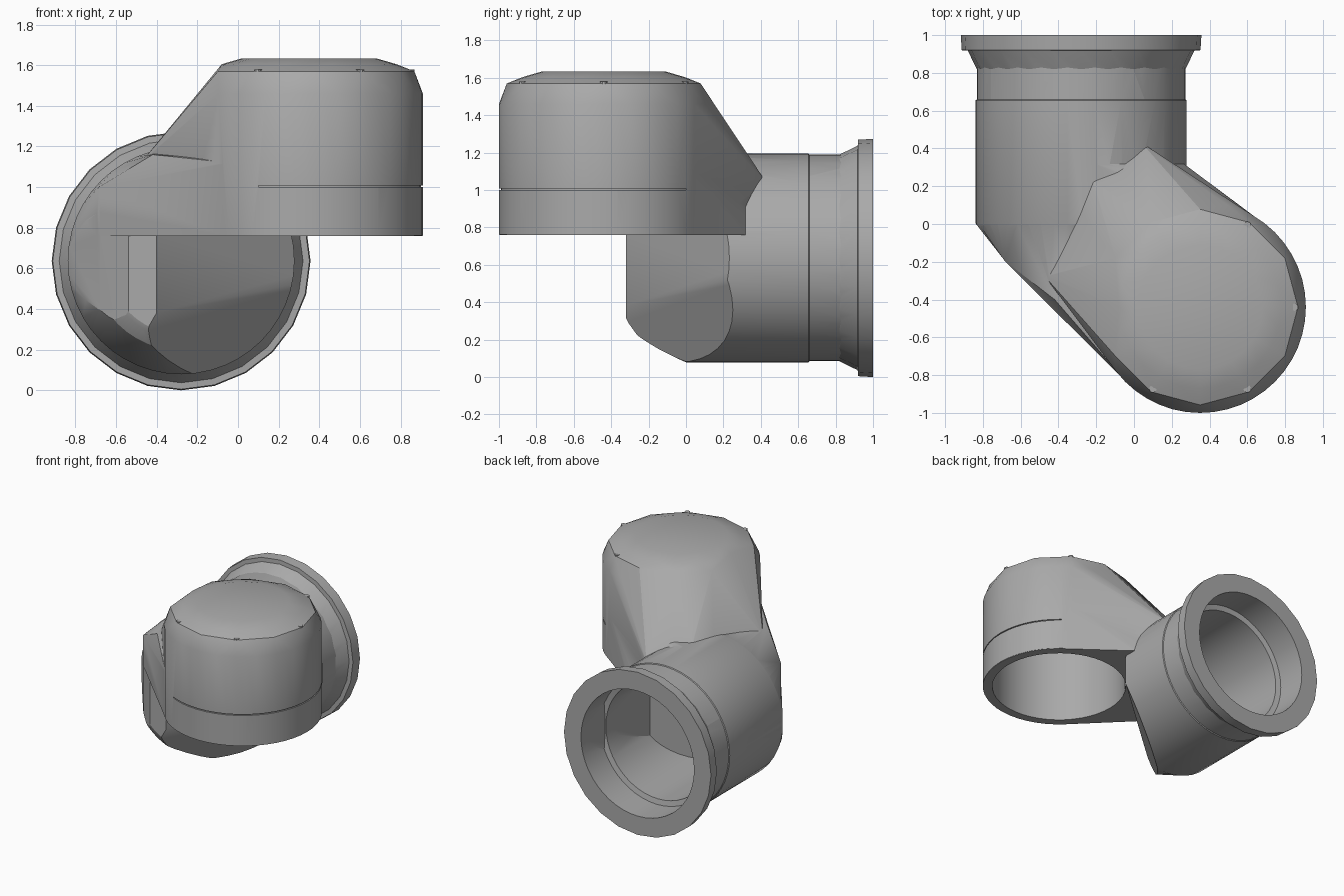
import bpy, bmesh, math
from mathutils import Vector, Matrix

old = bpy.data.objects.get("Cube")
if old:
    bpy.data.objects.remove(old, do_unlink=True)

grey = bpy.data.materials.new("cast grey")
grey.use_nodes = True
grey.diffuse_color = (0.4, 0.4, 0.4, 1)
grey.node_tree.nodes["Principled BSDF"].inputs["Base Color"].default_value = (0.4, 0.4, 0.4, 1)

TX, TY = 0.35, -0.44      # upright housing axis
BX, BZ = -0.28, 0.637     # horizontal barrel axis


def finish(name, bm):
    bmesh.ops.recalc_face_normals(bm, faces=bm.faces[:])
    mesh = bpy.data.meshes.new(name)
    bm.to_mesh(mesh)
    bm.free()
    mesh.materials.append(grey)
    obj = bpy.data.objects.new(name, mesh)
    bpy.context.collection.objects.link(obj)
    return obj


def up_ring(r, z, n=48):
    return [Vector((TX + r * math.cos(2 * math.pi * i / n),
                    TY + r * math.sin(2 * math.pi * i / n), z)) for i in range(n)]


def side_ring(r, y, n=48):
    return [Vector((BX + r * math.cos(2 * math.pi * i / n), y,
                    BZ + r * math.sin(2 * math.pi * i / n))) for i in range(n)]


def lathe(name, ring, profile, n=48):
    """Closed solid through a stack of rings given as (radius, position)."""
    bm = bmesh.new()
    rows = [[bm.verts.new(p) for p in ring(r, t, n)] for r, t in profile]
    for a, b in zip(rows, rows[1:]):
        for i in range(n):
            j = (i + 1) % n
            bm.faces.new((a[i], a[j], b[j], b[i]))
    bm.faces.new(rows[0])
    bm.faces.new(rows[-1])
    return finish(name, bm)


def hull(name, points):
    bm = bmesh.new()
    verts = [bm.verts.new(p) for p in points]
    bmesh.ops.convex_hull(bm, input=verts)
    loose = [v for v in bm.verts if not v.link_faces]
    bmesh.ops.delete(bm, geom=loose, context='VERTS')
    bmesh.ops.dissolve_limit(bm, angle_limit=0.01, verts=bm.verts[:], edges=bm.edges[:])
    return finish(name, bm)


def prism(name, plan):
    return hull(name, [(x, y, z) for x, y in plan for z in (-0.1, 1.4)])


def combine(body, other, operation):
    mod = body.modifiers.new(operation.lower(), 'BOOLEAN')
    mod.operation = operation
    mod.solver = 'EXACT'
    mod.object = other
    bpy.context.view_layer.objects.active = body
    bpy.ops.object.modifier_apply(modifier=mod.name)
    bpy.data.objects.remove(other, do_unlink=True)


def slice_off(obj, a, b, c):
    """Cut away the side of plane a-b-c that faces front and down."""
    normal = (Vector(b) - Vector(a)).cross(Vector(c) - Vector(a)).normalized()
    if normal.y > 0:
        normal.negate()
    bm = bmesh.new()
    bm.from_mesh(obj.data)
    res = bmesh.ops.bisect_plane(bm, geom=bm.verts[:] + bm.edges[:] + bm.faces[:],
                                 plane_co=a, plane_no=normal, clear_outer=True)
    rim = [e for e in res["geom_cut"] if isinstance(e, bmesh.types.BMEdge)]
    bmesh.ops.holes_fill(bm, edges=rim, sides=0)
    bmesh.ops.recalc_face_normals(bm, faces=bm.faces[:])
    bm.to_mesh(obj.data)
    bm.free()


# Horizontal barrel, its front end trimmed to a wedge with a chamfered underside
housing = lathe("joint_housing", side_ring,
                [(0.33, -0.335), (0.38, -0.31), (0.44, -0.26), (0.558, 0.0),
                 (0.558, 0.655), (0.552, 0.66), (0.552, 0.83)])
wedge = prism("wedge", [(-0.86, 0.9), (-0.86, 0.03), (-0.68, -0.2), (-0.54, -0.32),
                        (-0.4, -0.32), (0.3, 0.25), (0.3, 0.9)])
combine(housing, wedge, 'INTERSECT')
slice_off(housing, (-0.45, -0.28, 0.22), (0.24, 0.22, 0.48), (-0.2, 0.02, 0.09))

# Web joining the barrel to the upright housing
arc = [p for y in (0.0, 0.32) for p in side_ring(0.556, y) if p.z > 0.75]
arc += [Vector((BX + s * 0.542, y, 0.76)) for s in (-1, 1) for y in (0.0, 0.32)]
arc += [Vector((-0.685, -0.195, z)) for z in (0.76, 1.0)] + [Vector((-0.42, -0.4, 1.16))]
web = hull("web", arc + up_ring(0.557, 0.76) + up_ring(0.557, 1.12))
combine(housing, web, 'UNION')

# Upright housing with chamfered cap and sloping gusset
gusset = [Vector((-0.22, 0.23, 1.18)), Vector((0.04, 0.43, 1.04)), Vector((-0.35, -0.4, 1.22)),
          Vector((-0.47, -0.28, 1.13)), Vector((-0.3, 0.1, 0.9)), Vector((0.04, 0.42, 0.85))]
shoulder = [p for p in up_ring(0.56, 1.46) + up_ring(0.518, 1.57, 12) if p.x > -0.11]
tower = hull("tower", up_ring(0.56, 0.762) + up_ring(0.56, 1.38) + shoulder
             + up_ring(0.43, 1.605, 24) + up_ring(0.33, 1.634, 24) + gusset)
combine(housing, tower, 'UNION')

# Flared end flange
flange = lathe("flange", side_ring,
               [(0.53, 0.78), (0.555, 0.825), (0.60, 0.918), (0.632, 0.92), (0.637, 1.0)], 24)
combine(housing, flange, 'UNION')

# Hollow bores and the cable passage between them
barrel_bore = lathe("barrel_bore", side_ring, [(0.3, -0.2), (0.44, 0.05), (0.45, 0.75),
                                               (0.49, 0.76), (0.49, 1.1)])
combine(barrel_bore, prism("bore_limit", [(-0.8, 1.2), (-0.8, 0.0), (-0.62, -0.13),
                                          (-0.46, -0.17), (0.1, 0.3), (0.25, 1.2)]), 'INTERSECT')
combine(housing, barrel_bore, 'DIFFERENCE')
combine(housing, lathe("tower_bore", up_ring, [(0.49, 0.6), (0.49, 1.38), (0.4, 1.5)]),
        'DIFFERENCE')
bm = bmesh.new()
bmesh.ops.create_cube(bm, size=1, matrix=Matrix.Translation((-0.03, 0.03, 0.92))
                      @ Matrix.Rotation(math.radians(-45), 4, 'Z')
                      @ Matrix.Diagonal((0.6, 0.4, 0.26, 1)))
combine(housing, finish("passage_cutter", bm), 'DIFFERENCE')

# Shallow seam around the upright housing
outer = lathe("seam_cutter", up_ring, [(0.7, 1.0), (0.7, 1.008)])
inner = lathe("seam_core", up_ring, [(0.55, 0.9), (0.55, 1.1)])
combine(outer, inner, 'DIFFERENCE')
bm = bmesh.new()
bmesh.ops.create_cube(bm, size=1, matrix=Matrix.Translation((0.85, -0.6, 1.0))
                      @ Matrix.Diagonal((1.5, 1.2, 0.5, 1)))
combine(outer, finish("seam_limit", bm), 'INTERSECT')
combine(housing, outer, 'DIFFERENCE')

parts = [housing]

# Screws around the cap
for i, deg in enumerate((-120, -60, 0, 60)):
    a = math.radians(deg)
    bm = bmesh.new()
    bmesh.ops.create_cone(bm, cap_ends=True, segments=10, radius1=0.02, radius2=0.02, depth=0.05,
                          matrix=Matrix.Translation((TX + 0.5 * math.cos(a),
                                                     TY + 0.5 * math.sin(a), 1.555)))
    parts.append(finish(f"cap_screw_{i + 1}", bm))

for obj in parts:
    bpy.ops.object.select_all(action='DESELECT')
    obj.select_set(True)
    bpy.context.view_layer.objects.active = obj
    bpy.ops.object.shade_smooth_by_angle(angle=math.radians(25))
